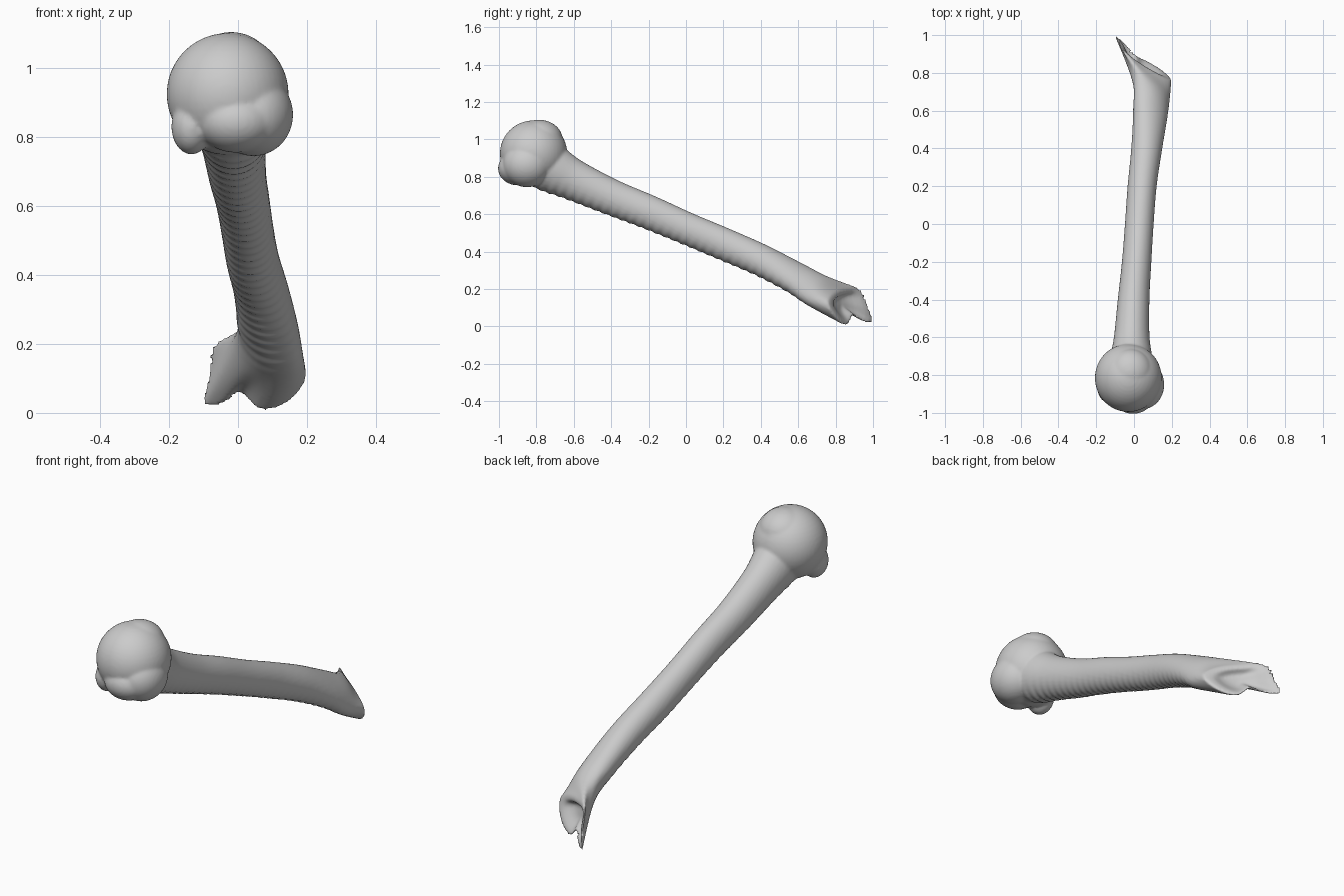
import bpy, bmesh, math
from mathutils import Vector as V

if "Cube" in bpy.data.objects:
    bpy.data.objects.remove(bpy.data.objects["Cube"])

N = 16
UP = V((0, .41, .91))          # perpendicular to the shaft in the side plane


def ring(c, w, h, tilt=(0, 0)):
    """Oval section: half width w (with y, z tilt) and half thickness h."""
    u, v = V((w, tilt[0], tilt[1])), UP * h
    return [V(c) + u * math.cos(a) - v * math.sin(a)
            for a in (2 * math.pi * i / N for i in range(N))]


# shaft sections, from inside the head down to the flared end
rings = [
    ring((-.02, -.86, .90), .11, .11),
    ring((-.015, -.74, .855), .118, .135),
    ring((-.012, -.60, .783), .097, .113),
    ring((-.002, -.40, .692), .086, .099),
    ring((.014, -.20, .612), .080, .094),
    ring((.028, 0, .526), .078, .089),
    ring((.043, .20, .442), .079, .089),
    ring((.067, .40, .355), .083, .087, (-.01, -.005)),
    ring((.085, .58, .262), .092, .084, (-.03, -.015)),
    ring((.090, .71, .187), .102, .085, (-.05, -.025)),
]
# oblique broken end with a notch and a side prong
rings.append([V(p) for p in [
    (.205, .76, .11), (.185, .79, .06), (.13, .83, .012), (.06, .87, -.004),
    (.03, .885, .03), (0, .90, .075), (-.035, .95, .015), (-.085, .99, .012),
    (-.115, 1.01, .02), (-.083, .985, .10), (-.095, .955, .19),
    (-.05, .91, .222), (0, .87, .205), (.06, .83, .20), (.13, .79, .18),
    (.19, .76, .145)]])


def blend(a, b, c, d, t):
    return .5 * (2 * b + (c - a) * t + (2 * a - 5 * b + 4 * c - d) * t * t
                 + (3 * b - a - 3 * c + d) * t ** 3)


# smooth in-between rings, with fine ripples on the underside
path = []
STEPS = 18
for k in range(len(rings) - 1):
    q = [rings[max(0, min(len(rings) - 1, k + j))] for j in (-1, 0, 1, 2)]
    for s in range(STEPS):
        r = [blend(*[g[i] for g in q], s / STEPS) for i in range(N)]
        y = sum((p.y for p in r), 0) / N
        fade = max(0, min(1, (y + .85) * 5, (.72 - y) * 5))
        for i in range(N):
            low = max(0, math.sin(2 * math.pi * i / N))
            r[i] = r[i] - UP * (.005 * fade * low * math.sin(y * 2 * math.pi / .046))
        path.append(r)
path.append(rings[-1])
# hollow in the end face
mid = sum(rings[-1], V()) / N
for f, push in ((.72, .0), (.5, .045), (.2, .06)):
    path.append([mid.lerp(p, f) + V((-.1, -.9, .4)) * push for p in rings[-1]])

bm = bmesh.new()
loops = [[bm.verts.new(p) for p in r] for r in path]
for a, b in zip(loops, loops[1:]):
    for i in range(N):
        j = (i + 1) % N
        bm.faces.new((a[i], a[j], b[j], b[i]))
bm.faces.new(loops[0][::-1])
bm.faces.new(loops[-1])
bmesh.ops.recalc_face_normals(bm, faces=bm.faces)
mesh = bpy.data.meshes.new("bone")
bm.to_mesh(mesh)
bm.free()
bone = bpy.data.objects.new("bone", mesh)
bpy.context.collection.objects.link(bone)
bpy.context.view_layer.objects.active = bone
bone.select_set(True)
bone.modifiers.new("round", 'SUBSURF').levels = 1
bpy.ops.object.modifier_apply(modifier="round")

# ball of the joint and the knobs around it
blobs = [
    ((-.03, -.815, .925), (.177, .18, .177)),
    ((-.02, -.785, 1.0), (.12, .125, .105)),
    ((.045, -.85, .865), (.115, .13, .12)),
    ((-.005, -.90, .845), (.115, .105, .09)),
    ((-.135, -.87, .83), (.058, .075, .08)),
]
for c, s in blobs:
    bpy.ops.mesh.primitive_uv_sphere_add(segments=48, ring_count=24, location=c)
    o = bpy.context.object
    o.name = "knob"
    o.scale = s
    bone.select_set(True)
    bpy.context.view_layer.objects.active = bone
    bpy.ops.object.join()
    bpy.ops.object.select_all(action='DESELECT')

# fuse everything into one skin
bone.select_set(True)
m = bone.modifiers.new("fuse", 'REMESH')
m.mode = 'VOXEL'
m.voxel_size = .008
s = bone.modifiers.new("soften", 'SMOOTH')
s.factor, s.iterations = .5, 4
for name in ("fuse", "soften"):
    bpy.ops.object.modifier_apply(modifier=name)
bpy.ops.object.shade_smooth()
